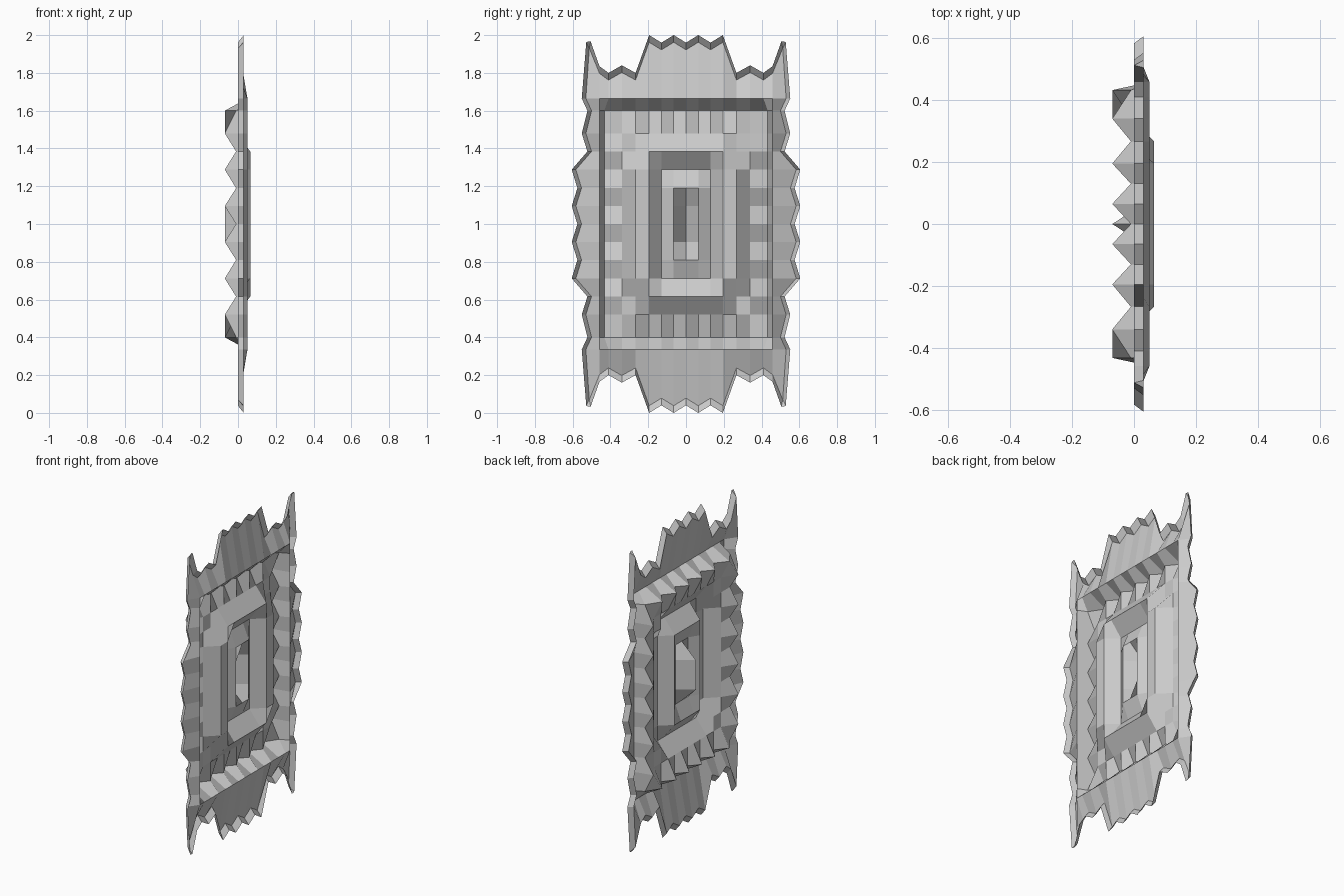
import bpy

if "Cube" in bpy.data.objects:
    bpy.data.objects.remove(bpy.data.objects["Cube"])

# Quarter-panel grid lines, measured from the panel centre (width along y, height along z)
Y = [0, .065, .13, .195, .267, .34, .432, .458]
Z = [0, .095, .19, .288, .384, .48, .60, .665]
# Ragged outline of the top edge (per column) and side edge (per row)
TOP = [.96, 1.0, .96, 1.0, .80, .84, .80, .835]
SIDE = [.575, .605, .575, .605, .522, .552, .522, .552]
DEEP, LOW, HIGH = -.07, -.01, .065


def depth(i, j):
    """Relief depth inside the raised border."""
    if i == 7 or j == 7:
        return .05                                   # raised border
    if j == 6:
        return DEEP if i % 2 else LOW                # teeth, top and bottom
    if i == 6:
        return DEEP if j % 2 else LOW                # teeth, sides
    if i == 5 or j == 5 or (i == 4 and j == 4):
        return LOW
    if i == 4:
        return HIGH                                  # side plateau
    return [DEEP, .03, LOW, HIGH][max(i, j - 1)]     # nested inner frames


def point(i, j):
    """x, y, z-offset for one quarter-grid index; 8 = inner outline, 9 = outer rim."""
    if i <= 7 and j <= 7:
        y = .41 if (i == 6 and j == 7) else Y[i]
        return depth(i, j), y, Z[j]
    if i >= 8 and j >= 8:                            # corner spike
        return {(8, 8): (0, .512, .93), (8, 9): (.03, .505, .967),
                (9, 8): (.03, .528, .962), (9, 9): (.03, .517, .967)}[i, j]
    if j >= 8:
        y = .41 if i == 6 else Y[i]
        return (.03, y, TOP[i]) if j == 9 else (0, y, TOP[i] - .038)
    return (.03, SIDE[j], Z[j]) if i == 9 else (0, SIDE[j] - .022, Z[j])


def build(name, first, last):
    """Make the concentric band of cells whose ring number is first..last."""
    index, verts, faces = {}, [], []

    def vert(a, b):
        if (a, b) not in index:
            x, y, z = point(abs(a), abs(b))
            index[a, b] = len(verts)
            verts.append((x, y if a >= 0 else -y, 1 + (z if b >= 0 else -z)))
        return index[a, b]

    for a in range(-9, 9):
        for b in range(-9, 9):
            ring = max(abs(a), abs(a + 1), abs(b), abs(b + 1))
            if first <= ring <= last:
                faces.append([vert(a, b), vert(a + 1, b),
                              vert(a + 1, b + 1), vert(a, b + 1)])
    mesh = bpy.data.meshes.new(name)
    mesh.from_pydata(verts, [], faces)
    mesh.update()
    obj = bpy.data.objects.new(name, mesh)
    bpy.context.collection.objects.link(obj)


build("inner_frames", 1, 5)      # central slot and nested frames
build("toothed_channel", 6, 7)   # zigzag channel and raised border
build("outer_plate", 8, 8)       # sloping plate
build("ragged_rim", 9, 9)        # upturned jagged edge
